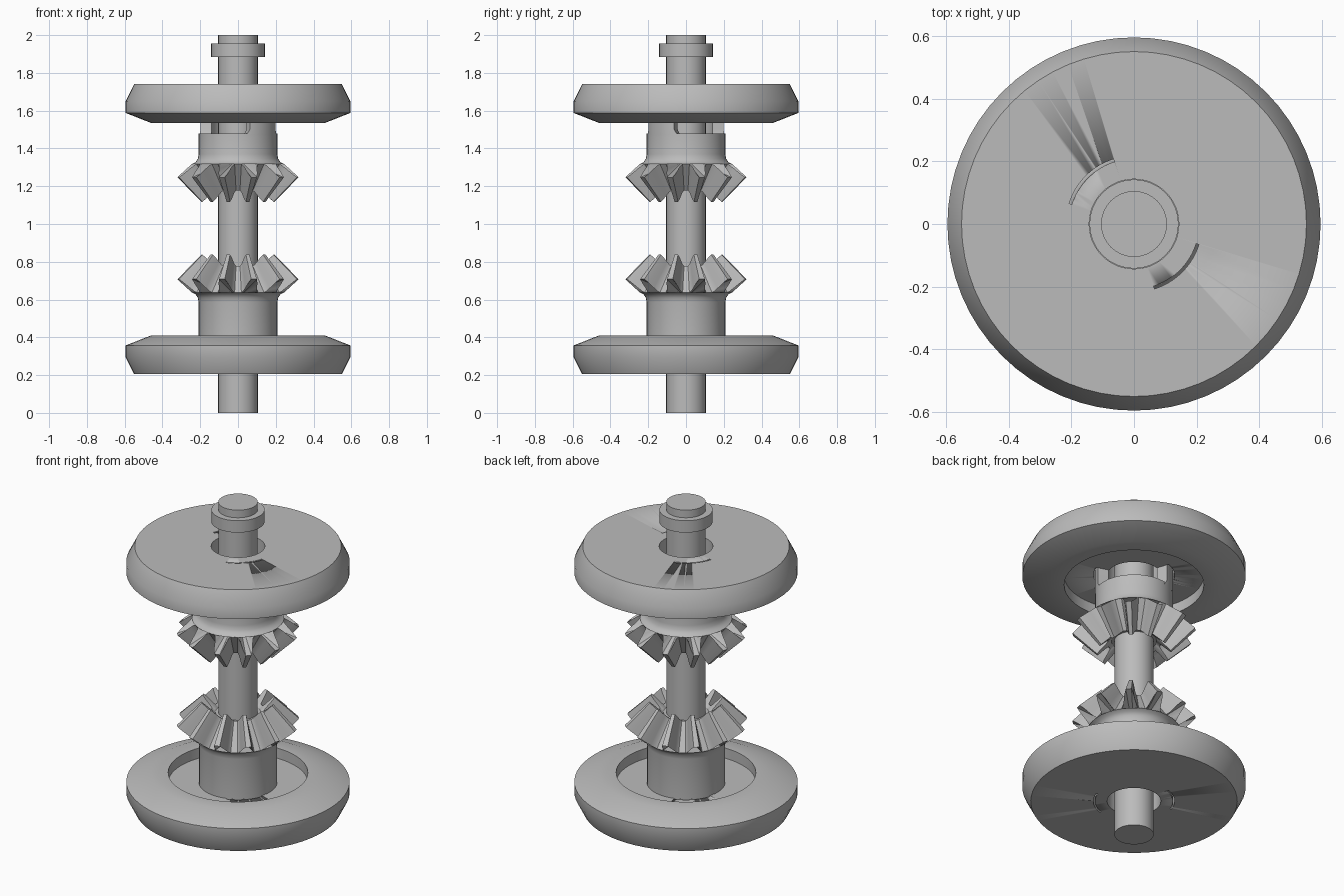
import bpy, bmesh
from math import cos, sin, tau, radians

cube = bpy.data.objects.get("Cube")
if cube:
    bpy.data.objects.remove(cube, do_unlink=True)

grey = bpy.data.materials.new("machined grey")
grey.use_nodes = True
GREY = (0.5, 0.5, 0.5, 1)
grey.diffuse_color = GREY
grey.node_tree.nodes["Principled BSDF"].inputs["Base Color"].default_value = GREY


def same(z):
    return z


def finish(bm, name):
    """Turn a bmesh into a shaded, coloured object."""
    bmesh.ops.recalc_face_normals(bm, faces=bm.faces)
    mesh = bpy.data.meshes.new(name)
    bm.to_mesh(mesh)
    bm.free()
    mesh.materials.append(grey)
    ob = bpy.data.objects.new(name, mesh)
    bpy.context.collection.objects.link(ob)
    bpy.ops.object.select_all(action='DESELECT')
    ob.select_set(True)
    bpy.context.view_layer.objects.active = ob
    bpy.ops.object.shade_smooth_by_angle(angle=radians(30))
    return ob


def skin(name, rings, closed=True):
    """Bridge rings of points; close the stack into a loop or cap its ends."""
    bm = bmesh.new()
    loops = [[bm.verts.new(p) for p in ring] for ring in rings]
    n = len(loops[0])
    pairs = list(zip(loops, loops[1:]))
    if closed:
        pairs.append((loops[-1], loops[0]))
    else:
        bm.faces.new(loops[0])
        bm.faces.new(loops[-1])
    for a, b in pairs:
        for i in range(n):
            j = (i + 1) % n
            bm.faces.new((a[i], a[j], b[j], b[i]))
    return finish(bm, name)


def lathe(name, profile, flip=same, segments=48, closed=True):
    angles = [tau * i / segments for i in range(segments)]
    rings = [[(r * cos(a), r * sin(a), flip(z)) for a in angles] for r, z in profile]
    return skin(name, rings, closed)


def arc_block(name, r_in, r_out, middle, levels, flip=same):
    """Curved block; levels give (height, half angle in degrees)."""
    rings = []
    for z, half in levels:
        sweep = [radians(middle + half * (i / 8 - 1)) for i in range(17)]
        ring = [(r_out * cos(a), r_out * sin(a), flip(z)) for a in sweep]
        ring += [(r_in * cos(a), r_in * sin(a), flip(z)) for a in reversed(sweep)]
        rings.append(ring)
    return skin(name, rings, closed=False)


def bevel_gear(name, flip, teeth=12):
    # Each tooth: (position along the pitch, height from root to tip)
    tooth = [(-.36, 0), (-.29, .1), (-.22, .35), (-.16, .7), (-.09, 1),
             (.09, 1), (.16, .7), (.22, .35), (.29, .1), (.36, 0)]

    def ring(root, tip):
        pts = []
        for k in range(teeth):
            for offset, t in tooth:
                a = tau * (k + .5 + offset) / teeth
                r = root[0] + (tip[0] - root[0]) * t
                z = root[1] + (tip[1] - root[1]) * t
                pts.append((r * cos(a), r * sin(a), flip(z)))
        return pts

    bore, back, front = .1, .637, .765
    return skin(name, [ring((bore, back), (bore, back)),
                       ring((.245, back), (.328, .708)),
                       ring((.14, .778), (.197, .838)),
                       ring((.12, front), (.12, front)),
                       ring((bore, front), (bore, front))])


# Central shaft and its top collar
lathe("shaft", [(.105, 0), (.105, 2)], segments=32, closed=False)
lathe("shaft_collar", [(.1, 1.885), (.142, 1.885), (.142, 1.955), (.1, 1.955)], segments=32)

wheel_profile = [(.143, .205), (.55, .205), (.595, .295), (.595, .357),
                 (.46, .41), (.372, .41), (.372, .35), (.143, .35)]
DOG_ANGLES = (135, -45)

for side, hub_end, wheel_flip, gear_flip in (
        ("lower", .35, same, same),
        ("upper", .475, lambda z: 1.945 - z, lambda z: 1.955 - z)):
    # Recessed wheel with two thin curved slots cut through it
    wheel = lathe(side + "_wheel", wheel_profile, wheel_flip, 64)
    for angle in DOG_ANGLES:
        cutter = arc_block("slot_cutter", .207, .217, angle, [(.1, 27.5), (.38, 27.5)], wheel_flip)
        cutter.hide_render = True
        cut = wheel.modifiers.new("slot", 'BOOLEAN')
        cut.object = cutter
        cut.solver = 'EXACT'
        bpy.context.view_layer.objects.active = wheel
        bpy.ops.object.modifier_apply(modifier=cut.name)
        bpy.data.objects.remove(cutter, do_unlink=True)

    # Hub flaring into the back of the gear
    lathe(side + "_hub", [(.1, hub_end), (.208, hub_end), (.208, .585), (.213, .61),
                          (.225, .628), (.245, .638), (.1, .638)], gear_flip)

    # Driving dogs that reach from the hub into the wheel
    for i, angle in enumerate(DOG_ANGLES):
        arc_block(f"{side}_dog_{i + 1}", .146, .208, angle,
                  [(.207, 27.5), (hub_end - .03, 27.5), (hub_end - .01, 31), (hub_end + .001, 38)],
                  wheel_flip)

    bevel_gear(side + "_bevel_gear", gear_flip)
